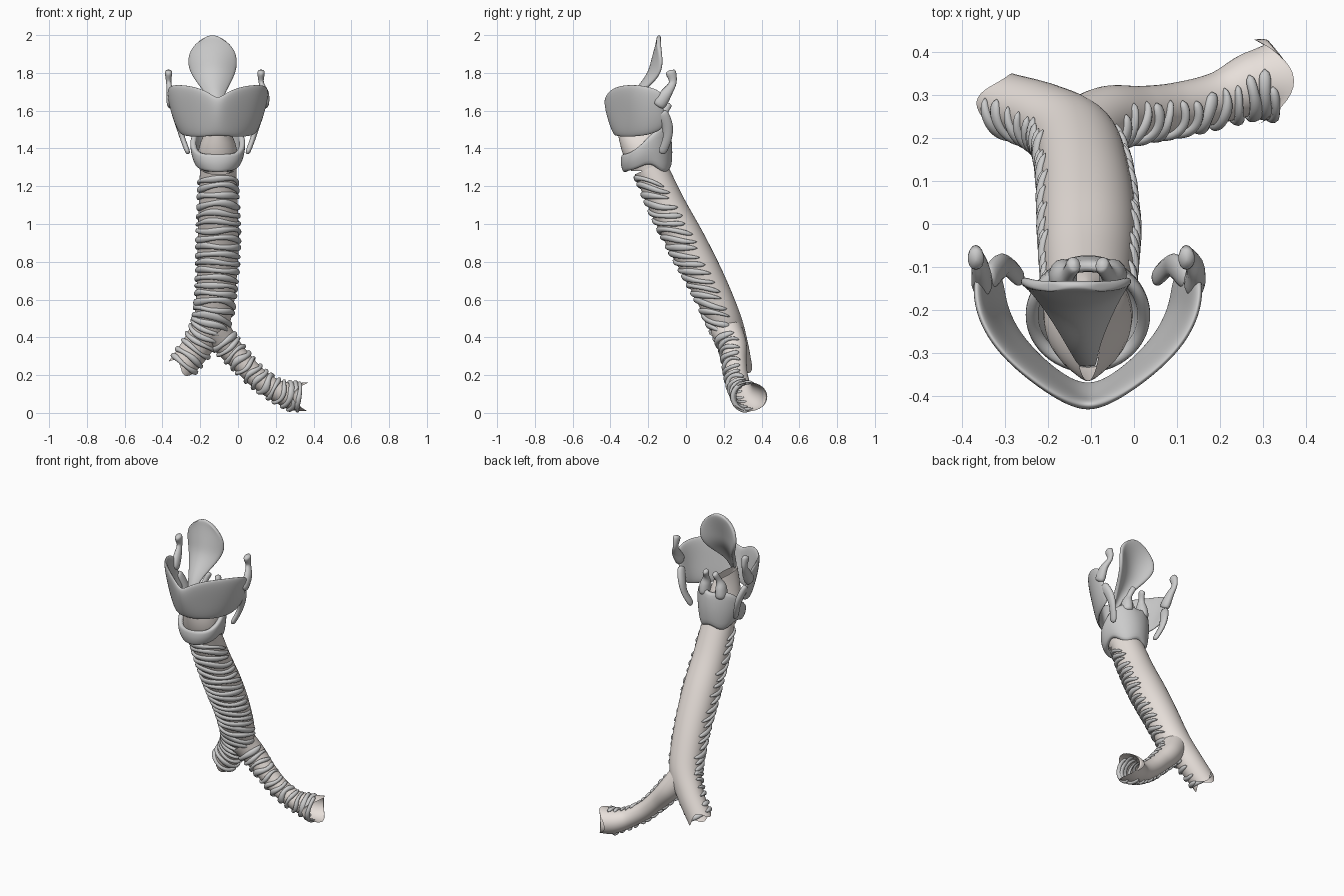
import bpy, bmesh, math, random
from mathutils import Vector

if "Cube" in bpy.data.objects:
    bpy.data.objects.remove(bpy.data.objects["Cube"])

random.seed(4)
CX = -0.107  # midline of the larynx
membrane = bpy.data.materials.new("membrane")
membrane.diffuse_color = (0.80, 0.74, 0.70, 1)
membrane.use_nodes = True
membrane.node_tree.nodes["Principled BSDF"].inputs["Base Color"].default_value = membrane.diffuse_color


def grid(name, rows, closed=False, caps=False, mat=None, thick=0, sub=0, offset=0):
    """Mesh from rows of points, smooth shaded."""
    bm = bmesh.new()
    vs = [[bm.verts.new(p) for p in r] for r in rows]
    n = len(rows[0])
    for a, b in zip(vs, vs[1:]):
        for i in range(n if closed else n - 1):
            j = (i + 1) % n
            bm.faces.new((a[i], a[j], b[j], b[i]))
    if caps:
        bm.faces.new(vs[0])
        bm.faces.new(vs[-1])
    bmesh.ops.recalc_face_normals(bm, faces=bm.faces)
    for f in bm.faces:
        f.smooth = True
    me = bpy.data.meshes.new(name)
    bm.to_mesh(me)
    bm.free()
    ob = bpy.data.objects.new(name, me)
    bpy.context.collection.objects.link(ob)
    if mat:
        me.materials.append(mat)
    if thick:
        m = ob.modifiers.new("thickness", 'SOLIDIFY')
        m.thickness, m.offset = thick, offset
    if sub:
        m = ob.modifiers.new("smooth", 'SUBSURF')
        m.levels = m.render_levels = sub
    return ob


def sample(path, u):
    """Catmull-Rom point and radius; path entries are x, y, z, radius."""
    last = len(path) - 1
    i = max(0, min(last - 1, int(u)))
    t = u - i
    p = [Vector(path[max(0, min(last, i + k))]) for k in (-1, 0, 1, 2)]
    return 0.5 * (2 * p[1] + (p[2] - p[0]) * t + (2 * p[0] - 5 * p[1] + 4 * p[2] - p[3]) * t * t
                  + (3 * p[1] - p[0] - 3 * p[2] + p[3]) * t ** 3)


def frame(path, u):
    """Centre, radius, tangent, front and side directions, speed."""
    u = max(0.01, min(len(path) - 1.01, u))
    q = sample(path, u)
    d = (sample(path, u + 0.01) - sample(path, u - 0.01)).to_3d() / 0.02
    t = d.normalized()
    n = Vector((0, -1, 0))
    n = (n - t * n.dot(t)).normalized()
    return q.to_3d(), q.w, t, n, t.cross(n), d.length


def airway(name, path, front, trim, flare=1.0):
    """Open membrane tube with a cut-back end."""
    rows, last = [], len(path) - 1
    for k in range(last * 8 + 1):
        c, r, t, n, b, _ = frame(path, k / 8)
        w = max(0, (k / 8 - last + 1))
        f = front + (flare - front) * w
        row = []
        for i in range(40):
            a = math.tau * i / 40
            row.append(c + r * (f * math.cos(a) * n + math.sin(a) * b) - t * w * w * trim(a))
        rows.append(row)
    return grid(name, rows, True, mat=membrane)


def cartilage(name, path, u0, front, reach, half_w, tilt):
    """C-shaped bar hugging the front of an airway, tapered at the tips."""
    ph, amp = random.uniform(0, 6), random.uniform(0.003, 0.009)
    a0, a1 = -reach * random.uniform(0.9, 1.05), reach * random.uniform(0.9, 1.05)
    r0, speed = frame(path, u0)[1], frame(path, u0)[5]
    rows = []
    for k in range(33):
        s = k / 32
        a = a0 + (a1 - a0) * s
        shift = r0 * tilt * (1 - math.cos(a)) + amp * math.sin(2.3 * a + ph)
        c, r, t, n, b, _ = frame(path, u0 + shift / speed)
        rad = front * math.cos(a) * n + math.sin(a) * b
        taper = max(0.12, math.sqrt(1 - abs(2 * s - 1) ** 7))
        w = half_w * taper * (1 + 0.2 * math.sin(3 * a + ph * 2))
        p = c + r * rad
        rows.append([p + t * w * math.cos(math.tau * i / 10)
                     + rad * (0.003 + 0.012 * taper * math.sin(math.tau * i / 10)) for i in range(10)])
    return grid(name, rows, True, True)


def horn(name, path, flat=0.7):
    """Rounded tapering stalk."""
    rows, last = [], len(path) - 1
    for k in range(25):
        s = k / 24
        c, r, t, n, b, _ = frame(path, s * last)
        r *= max(0.1, math.sqrt(1 - abs(2 * s - 1) ** 8))
        rows.append([c + r * (math.cos(math.tau * i / 14) * n + flat * math.sin(math.tau * i / 14) * b)
                     for i in range(14)])
    return grid(name, rows, True, True)


# Trachea running into one main bronchus, and the longer bronchus branching off
TRACHEA = [(-.105, -.19, 1.30, .096), (-.105, -.10, 1.10, .103), (-.105, .005, .90, .109),
           (-.113, .11, .70, .104), (-.137, .20, .50, .097), (-.205, .25, .37, .082), (-.295, .28, .245, .074)]
BRONCHUS = [(-.125, .21, .45, .08), (-.06, .25, .36, .068), (.02, .26, .27, .058), (.105, .272, .185, .055),
            (.20, .295, .12, .057), (.29, .33, .088, .072), (.37, .335, .085, .076)]
airway("trachea_membrane", TRACHEA, 0.93, lambda a: 0.02 * math.sin(3 * a), 0.95)
airway("bronchus_membrane", BRONCHUS, 1.05, lambda a: 0.085 * math.cos(a) ** 2, 1.3)

# Cartilage rings
for i in range(19):
    cartilage(f"trachea_ring_{i}", TRACHEA, 0.16 + i * 0.211, 0.93, 2.0, random.uniform(.015, .020), 0.6)
for i in range(6):
    cartilage(f"short_bronchus_ring_{i}", TRACHEA, 4.25 + i * 0.3, 0.94, 1.9, random.uniform(.012, .017), 0.15)
for i in range(12):
    cartilage(f"long_bronchus_ring_{i}", BRONCHUS, 0.7 + i * 0.385, 1.05, 1.9, random.uniform(.011, .017), 0.1)
cartilage("bronchus_end_ring", BRONCHUS, 5.3, 1.12, 1.5, .013, 0)

# Cricoid: low arch in front, tall plate at the back
rows = []
for v in range(6):
    row = []
    for i in range(48):
        a = math.tau * i / 48
        g = (1 - math.cos(a)) / 2
        top = 1.37 + 0.155 * g * g * (3 - 2 * g) - (0.02 * math.cos(a / 2) ** 0 * max(0, math.cos(a - math.pi)) ** 20)
        low = 1.275 + 0.03 * math.sin(a) ** 2 + 0.02 * g * math.cos(4 * a)
        s = v / 5
        rx = 0.103 + 0.027 * s + 0.010 * math.sin(math.pi * s)
        ry = 0.112 + 0.010 * math.sin(math.pi * s)
        row.append((CX + rx * math.sin(a), -0.205 - 0.008 * s - ry * math.cos(a), low + (top - low) * s))
    rows.append(row)
grid("cricoid_cartilage", rows, True, thick=0.03, sub=1)

# Elastic cone inside the larynx, narrowing to the vocal slit
rows = []
for z, y0, y1, rx in [(1.28, -.29, -.09, .095), (1.36, -.335, -.095, .108), (1.43, -.352, -.10, .098),
                      (1.51, -.368, -.12, .055), (1.57, -.365, -.14, .028)]:
    rows.append([(CX + rx * math.sin(math.tau * i / 32),
                  (y0 + y1) / 2 + (y0 - y1) / 2 * math.cos(math.tau * i / 32), z) for i in range(32)])
grid("elastic_cone", rows, True, mat=membrane, sub=1)

# Thyroid shield: three half profiles mirrored about the midline
low = [(0, -.375, 1.465), (.05, -.36, 1.46), (.11, -.315, 1.455), (.165, -.25, 1.46), (.195, -.18, 1.47), (.20, -.10, 1.51)]
mid = [(0, -.425, 1.60), (.05, -.395, 1.59), (.125, -.335, 1.59), (.20, -.265, 1.59), (.237, -.19, 1.59), (.24, -.12, 1.60)]
top = [(0, -.425, 1.66), (.05, -.415, 1.705), (.13, -.365, 1.735), (.215, -.29, 1.745), (.262, -.20, 1.735), (.262, -.11, 1.70)]
rows = [[(CX - x, y, z) for x, y, z in reversed(h[1:])] + [(CX + x, y, z) for x, y, z in h] for h in (low, mid, top)]
grid("thyroid_shield", rows, thick=0.028, sub=3)

# Horns and the small paired cartilages at the back
for side, lean in ((-1, 0.008), (1, -0.022)):
    tag = "left" if side > 0 else "right"

    def place(pts):
        return [(CX + side * x, y, z, r) for x, y, z, r in pts]
    horn(f"upper_horn_{tag}", place([(.245, -.15, 1.62, .04), (.25, -.105, 1.69, .030),
                                     (.252 + lean, -.07, 1.75, .020), (.252 + lean, -.085, 1.815, .034)]))
    horn(f"lower_horn_{tag}", place([(.232, -.13, 1.60, .032), (.205, -.10, 1.52, .030),
                                     (.185, -.10, 1.45, .024), (.155, -.13, 1.37, .024)]), 0.6)
    horn(f"arytenoid_{tag}", place([(.06, -.12, 1.47, .045), (.055, -.125, 1.54, .038),
                                    (.045, -.115, 1.59, .020), (.03, -.09, 1.64, .024)]), 0.8)

# Epiglottis: cupped leaf on a narrow stalk
rows = []
for y, z, w, cup in [(-.33, 1.58, .014, 0), (-.29, 1.67, .03, .005), (-.235, 1.735, .07, .03), (-.19, 1.80, .113, .05),
                     (-.175, 1.86, .132, .05), (-.158, 1.92, .125, .025), (-.145, 1.97, .092, .0), (-.142, 2.0, .045, -.005)]:
    cx = CX - 0.028 * min(1, (z - 1.58) / 0.25)
    rows.append([(cx + w * k / 4, y + cup * (k / 4) ** 2, z - 0.015 * (k / 4) ** 2) for k in range(-4, 5)])
grid("epiglottis", rows, thick=0.024, sub=2)
